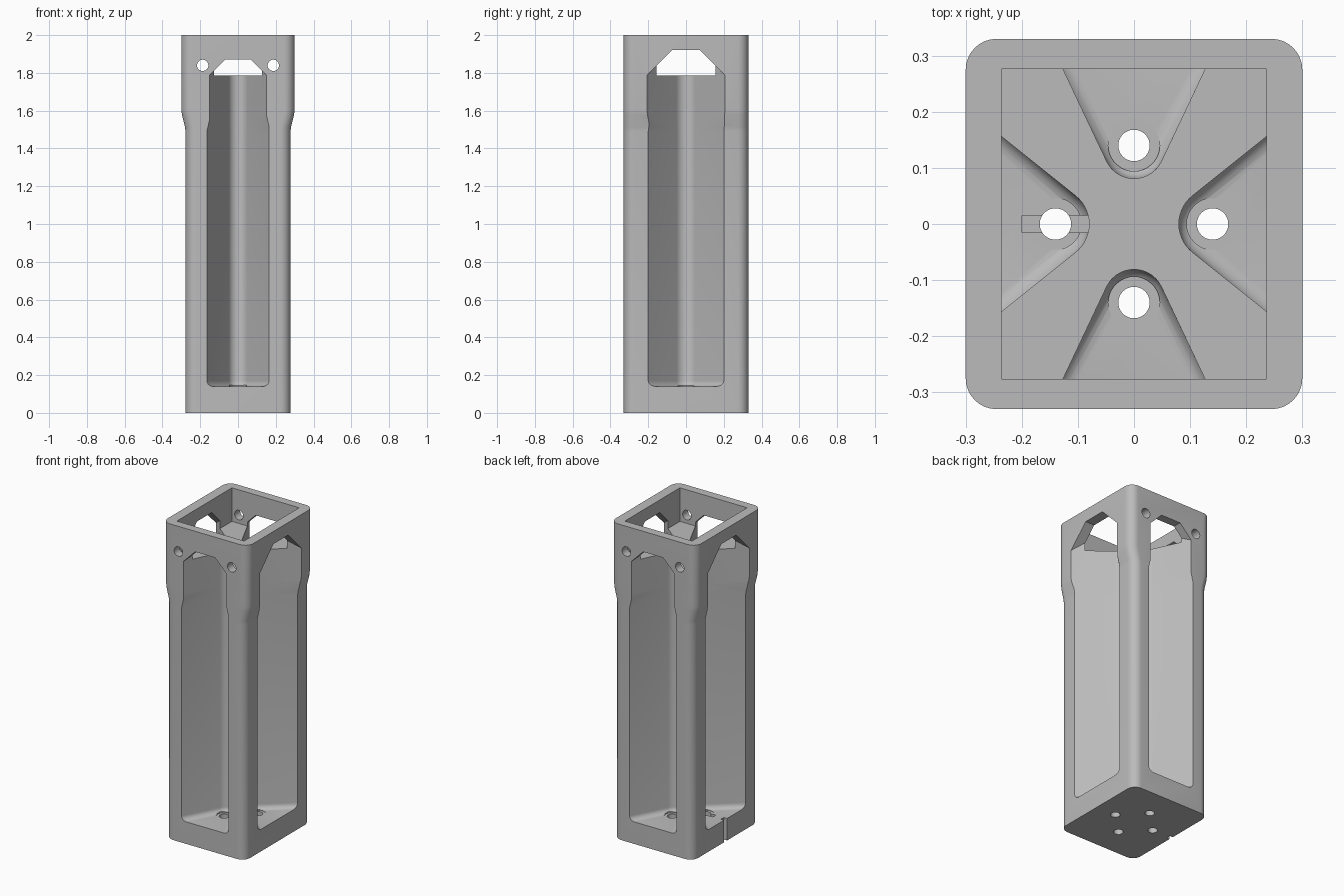
import bpy, bmesh, math
from mathutils import Vector, Matrix

cube = bpy.data.objects.get("Cube")
if cube:
    bpy.data.objects.remove(cube, do_unlink=True)

grey = bpy.data.materials.new("light grey")
grey.use_nodes = True
COLOUR = (0.5, 0.5, 0.5, 1)
grey.diffuse_color = COLOUR
grey.node_tree.nodes["Principled BSDF"].inputs["Base Color"].default_value = COLOUR


def loft(bm, sections):
    """Skin a stack of closed sections, each given as (outline, height)."""
    rings = [[bm.verts.new((x, y, z)) for x, y in pts] for pts, z in sections]
    n = len(rings[0])
    for low, high in zip(rings, rings[1:]):
        for i in range(n):
            j = (i + 1) % n
            bm.faces.new((low[i], low[j], high[j], high[i]))
    bm.faces.new(rings[0][::-1])
    bm.faces.new(rings[-1])
    bmesh.ops.recalc_face_normals(bm, faces=bm.faces)


def finish(bm, name):
    mesh = bpy.data.meshes.new(name)
    bm.to_mesh(mesh)
    bm.free()
    mesh.materials.append(grey)
    obj = bpy.data.objects.new(name, mesh)
    bpy.context.collection.objects.link(obj)
    return obj


def rounded_rect(hx, hy, r, steps=8):
    pts = []
    for k, (sx, sy) in enumerate(((1, 1), (-1, 1), (-1, -1), (1, -1))):
        for i in range(steps + 1):
            a = math.pi / 2 * (k + i / steps)
            pts.append((sx * (hx - r) + r * math.cos(a), sy * (hy - r) + r * math.sin(a)))
    return pts


def box(name, lo, hi):
    bm = bmesh.new()
    bmesh.ops.create_cube(bm, size=1)
    lo, hi = Vector(lo), Vector(hi)
    for v in bm.verts:
        v.co = (lo + hi) / 2 + v.co * (hi - lo)
    return finish(bm, name)


def cylinder(name, centre, radius, depth, matrix=Matrix()):
    bm = bmesh.new()
    bmesh.ops.create_cone(bm, cap_ends=True, segments=32, radius1=radius, radius2=radius,
                          depth=depth, matrix=Matrix.Translation(centre) @ matrix)
    return finish(bm, name)


def vee(centre, r, reach, half, inset, steps=14, far=0.42):
    """Rounded V opening towards +x, passing through (reach, half)."""
    a = math.atan2(half, reach - centre) - math.asin(r / math.hypot(reach - centre, half))
    r -= inset
    edge = (far - centre) * math.tan(a) + r / math.cos(a)
    pts = [(far, edge)]
    for i in range(steps + 1):
        t = a + math.pi / 2 + (math.pi - 2 * a) * i / steps
        pts.append((centre + r * math.cos(t), r * math.sin(t)))
    return pts + [(far, -edge)]


FLOOR, FILLET, SHELF = 0.14, 0.03, 1.787


def groove(name, turn, centre, r, low, high, roof):
    """Long rounded V channel with a filleted floor and a chamfered roof."""
    bm = bmesh.new()
    sections = []
    for i in range(6):
        t = math.pi / 2 * i / 5
        sections.append((vee(centre, r, *low, FILLET * (1 - math.sin(t))),
                         FLOOR + FILLET * (1 - math.cos(t))))
    sections += [(vee(centre, r, *low, 0), 1.49),
                 (vee(centre, r, *high, 0), 1.57),
                 (vee(centre, r, *high, 0), roof)]
    loft(bm, sections)
    for side in (1, -1):
        cut = bmesh.ops.bisect_plane(bm, geom=bm.verts[:] + bm.edges[:] + bm.faces[:],
                                     plane_co=(0, side * high[1], SHELF),
                                     plane_no=(0, side, 1), clear_outer=True)
        edges = [e for e in cut["geom_cut"] if isinstance(e, bmesh.types.BMEdge)]
        bmesh.ops.holes_fill(bm, edges=edges, sides=0)
    bmesh.ops.recalc_face_normals(bm, faces=bm.faces)
    bm.transform(Matrix.Rotation(turn, 4, 'Z'))
    return finish(bm, name)


# Outer housing, flaring sideways near the top
bm = bmesh.new()
loft(bm, [(rounded_rect(hx, 0.33, 0.055), z)
          for hx, z in ((0.278, 0), (0.278, 1.49), (0.281, 1.515),
                        (0.297, 1.58), (0.3, 1.61), (0.3, 2))])
body = finish(bm, "housing")

# Top pocket, cable channel in the floor and slit in the outer face
cutters = [box("top_pocket", (-0.236, -0.276, SHELF), (0.236, 0.276, 2.1)),
           box("floor_channel", (-0.2, -0.015, FLOOR - 0.03), (-0.08, 0.015, FLOOR + 0.04)),
           box("outer_slit", (-0.4, -0.015, -0.1), (-0.255, 0.015, FLOOR + 0.02))]

# Four channels, each with a bolt hole and a counterbore
for k in range(4):
    turn = k * math.pi / 2
    if k % 2:
        g = groove("groove", turn, 0.135, 0.054, (0.33, 0.165), (0.33, 0.152), 1.87)
    else:
        g = groove("groove", turn, 0.1445, 0.0645, (0.278, 0.2), (0.3, 0.207), 1.92)
    x, y = 0.14 * math.cos(turn), 0.14 * math.sin(turn)
    cutters += [g, cylinder("bolt_hole", (x, y, 0), 0.028, 0.5),
                cylinder("counterbore", (x, y, FLOOR + 0.029), 0.046, 0.06)]

# Cross holes through the front and back walls
for x in (-0.187, 0.187):
    cutters.append(cylinder("cross_hole", (x, 0, 1.84), 0.03, 1,
                            Matrix.Rotation(math.pi / 2, 4, 'X')))

bpy.context.view_layer.objects.active = body
for cutter in cutters:
    mod = body.modifiers.new("cut", 'BOOLEAN')
    mod.operation = 'DIFFERENCE'
    mod.solver = 'EXACT'
    mod.object = cutter
    bpy.ops.object.modifier_apply(modifier=mod.name)
for cutter in cutters:
    bpy.data.objects.remove(cutter, do_unlink=True)

bpy.ops.object.select_all(action='DESELECT')
body.select_set(True)
bpy.ops.object.shade_smooth_by_angle(angle=math.radians(30))
